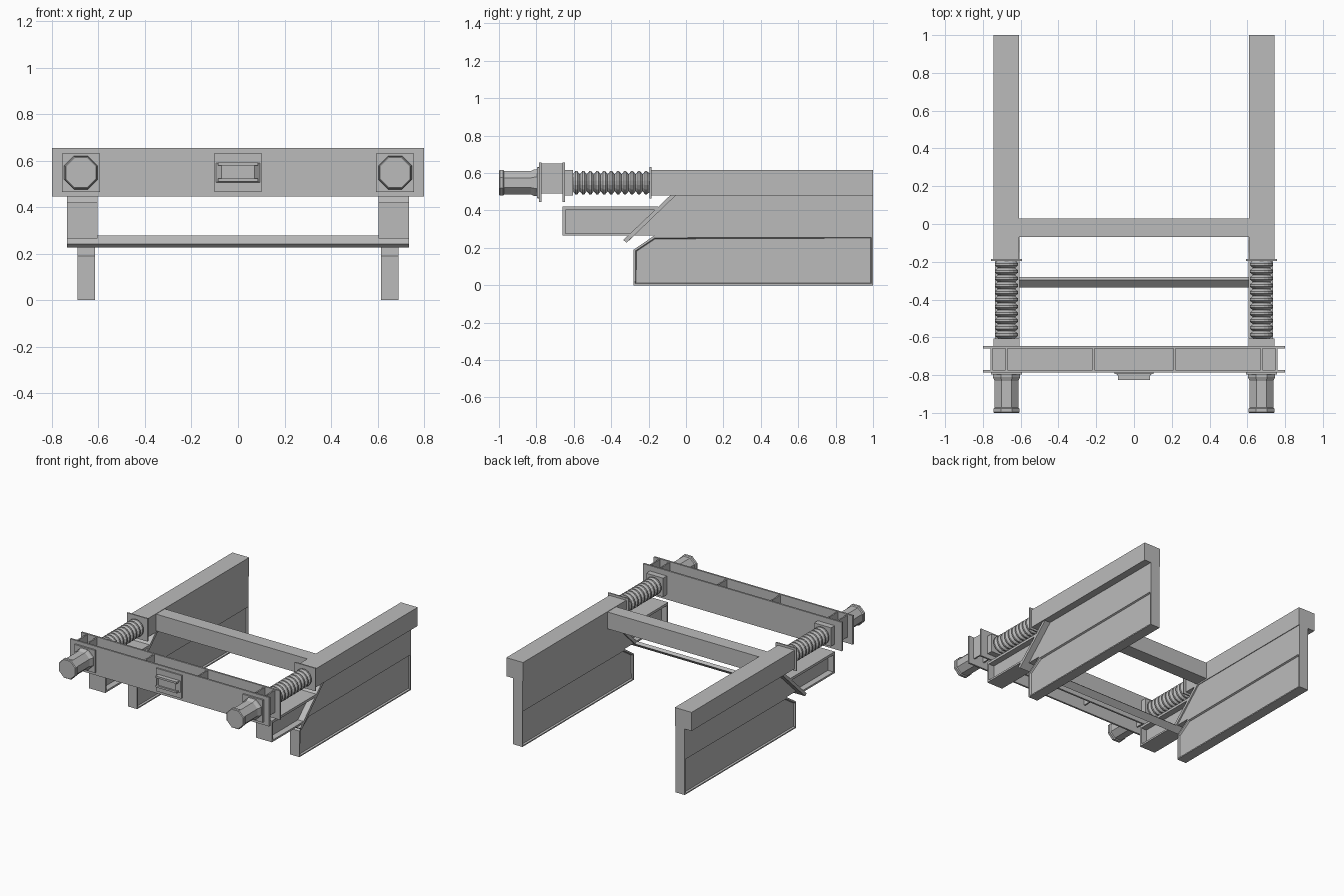
import bpy, bmesh, math
from mathutils import Vector

cube = bpy.data.objects.get("Cube")
if cube:
    bpy.data.objects.remove(cube, do_unlink=True)

steel = bpy.data.materials.new("grey_steel")
steel.use_nodes = True
GREY = (0.5, 0.5, 0.5, 1)
steel.diffuse_color = GREY
steel.node_tree.nodes["Principled BSDF"].inputs["Base Color"].default_value = GREY


def finish(name, bm, mirror=False):
    """Turn a bmesh into an object, optionally mirrored left to right."""
    bmesh.ops.recalc_face_normals(bm, faces=bm.faces[:])
    mesh = bpy.data.meshes.new(name)
    bm.to_mesh(mesh)
    bm.free()
    mesh.materials.append(steel)
    obj = bpy.data.objects.new(name, mesh)
    bpy.context.collection.objects.link(obj)
    if mirror:
        mod = obj.modifiers.new("Mirror", 'MIRROR')
        mod.use_mirror_merge = False
    return obj


def box(name, x, y, z, mirror=False):
    bm = bmesh.new()
    bmesh.ops.create_cube(bm, size=1)
    for v in bm.verts:
        v.co = [r[0] if c < 0 else r[1] for c, r in zip(v.co, (x, y, z))]
    return finish(name, bm, mirror)


def prism(name, outline, x0, x1, mirror=False, inset=0):
    """Extrude a side outline (y, z) along x, with optional recessed sides."""
    bm = bmesh.new()
    face = bm.faces.new([bm.verts.new((x0, y, z)) for y, z in outline])
    ext = bmesh.ops.extrude_face_region(bm, geom=[face])
    moved = [g for g in ext["geom"] if isinstance(g, bmesh.types.BMVert)]
    bmesh.ops.translate(bm, verts=moved, vec=(x1 - x0, 0, 0))
    bmesh.ops.recalc_face_normals(bm, faces=bm.faces[:])
    if inset:
        sides = [f for f in bm.faces if abs(f.normal.x) > 0.9]
        bmesh.ops.inset_individual(bm, faces=sides, thickness=inset, depth=0)
        bmesh.ops.inset_individual(bm, faces=sides, thickness=0.006, depth=-0.012)
    return finish(name, bm, mirror)


BX, BZ = 0.675, 0.548  # buffer axis


def lathe(name, profile, sides):
    """Revolve (y, radius) points around the buffer axis."""
    bm = bmesh.new()
    rings = []
    for y, r in profile:
        angles = [2 * math.pi * (i + 0.5) / sides for i in range(sides)]
        rings.append([bm.verts.new((BX + r * math.cos(a), y, BZ + r * math.sin(a)))
                      for a in angles])
    for a, b in zip(rings, rings[1:]):
        for i in range(sides):
            j = (i + 1) % sides
            bm.faces.new((a[i], a[j], b[j], b[i]))
    bm.faces.new(rings[0])
    bm.faces.new(rings[-1])
    return finish(name, bm, True)


# Side frames: top rail, upper web, recessed lower web
box("side_rail", (0.61, 0.745), (-0.19, 1), (0.48, 0.615), True)
prism("upper_web", [(1, 0.265), (-0.28, 0.265), (-0.06, 0.48), (1, 0.48)],
      0.615, 0.69, True)
prism("lower_web", [(1, 0), (-0.28, 0), (-0.28, 0.19), (-0.17, 0.265), (1, 0.265)],
      0.615, 0.69, True, inset=0.012)

# Sloping braces and the strip that joins their feet
prism("sloping_brace", [(-0.335, 0.242), (-0.318, 0.227), (-0.055, 0.48), (-0.085, 0.48)],
      0.605, 0.735, True)
prism("foot_strip", [(-0.335, 0.242), (-0.318, 0.227), (-0.28, 0.262), (-0.297, 0.277)],
      -0.61, 0.61)
box("rear_crossbeam", (-0.61, 0.61), (-0.07, 0.03), (0.49, 0.612))

# Lower arms, built as I sections with an end plate
box("arm_top_flange", (0.605, 0.735), (-0.66, -0.15), (0.402, 0.42), True)
box("arm_bottom_flange", (0.605, 0.735), (-0.66, -0.29), (0.265, 0.278), True)
prism("arm_web", [(-0.65, 0.27), (-0.28, 0.27), (-0.14, 0.41), (-0.65, 0.41)],
      0.65, 0.69, True)
box("arm_end_plate", (0.605, 0.735), (-0.66, -0.645), (0.265, 0.42), True)

# Front beam: two face plates, web and stiffening ribs
for name, y in (("beam_front_plate", -0.785), ("beam_rear_plate", -0.66)):
    box(name, (-0.8, 0.8), (y, y + 0.013), (0.445, 0.655))
box("beam_web", (-0.76, 0.76), (-0.775, -0.655), (0.545, 0.56))
for x in (0.215, 0.675, 0.755):
    box("beam_rib", (x - 0.005, x + 0.005), (-0.775, -0.655), (0.49, 0.65), True)

# Buffers
def square(name, half, y0, y1):
    box(name, (BX - half, BX + half), (y0, y1), (BZ - half, BZ + half), True)

square("buffer_front_plate", 0.082, -0.797, -0.785)
square("buffer_rear_block", 0.068, -0.647, -0.605)
square("bellows_end_plate", 0.083, -0.195, -0.185)
lathe("buffer_head", [(-1, 0.07), (-0.995, 0.075), (-0.978, 0.075), (-0.972, 0.068),
                      (-0.83, 0.068), (-0.81, 0.078), (-0.79, 0.078)], 8)

RIDGES = 11
step = 0.41 / RIDGES
profile = []
for i in range(RIDGES):
    y = -0.605 + i * step
    profile += [(y, 0.046), (y + step * 0.35, 0.063), (y + step * 0.65, 0.063)]
lathe("bellows", profile + [(-0.19, 0.046)], 16)

# Centre coupling block with a tapered face and two bars
box("centre_plate", (-0.102, 0.102), (-0.795, -0.784), (0.465, 0.632))
bm = bmesh.new()
bmesh.ops.create_cube(bm, size=1)
for v in bm.verts:
    front = v.co.y < 0
    v.co = Vector((math.copysign(0.07 if front else 0.1, v.co.x),
                   -0.815 if front else -0.79,
                   BZ + math.copysign(0.03 if front else 0.045, v.co.z)))
finish("centre_block", bm)
for z in (0.51, 0.578):
    box("centre_bar", (-0.085, 0.085), (-0.826, -0.79), (z, z + 0.014))
